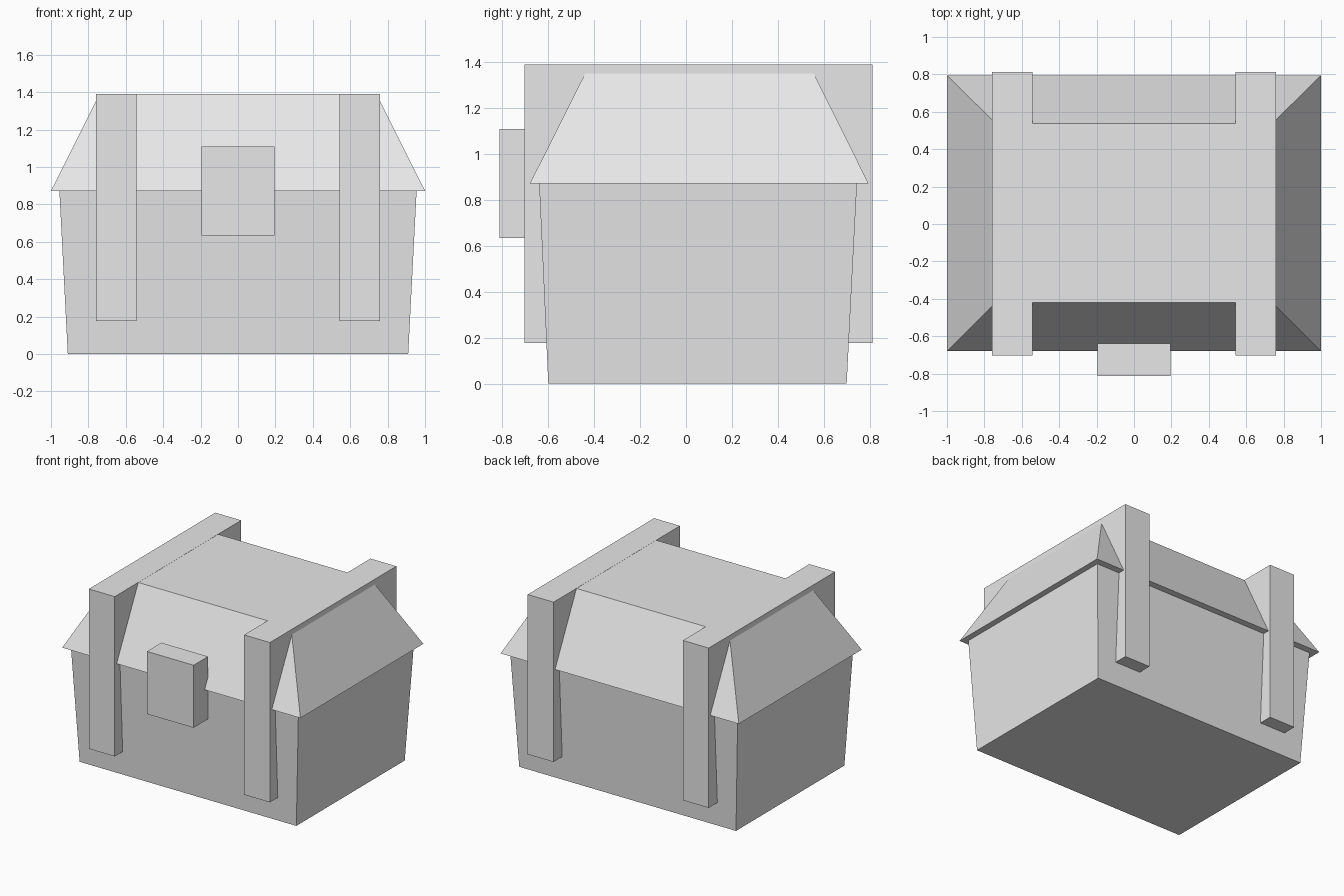
import bpy
import bmesh

default = bpy.data.objects.get("Cube")
if default:
    bpy.data.objects.remove(default, do_unlink=True)

# Single plain grey
grey = bpy.data.materials.new("light_grey")
grey.use_nodes = True
colour = (0.8, 0.8, 0.8, 1)
grey.diffuse_color = colour
grey.node_tree.nodes["Principled BSDF"].inputs["Base Color"].default_value = colour


def tapered_box(name, z0, z1, bottom, top=None):
    """Six-sided block between two rectangles (x0, x1, y0, y1)."""
    bm = bmesh.new()
    bmesh.ops.create_cube(bm, size=2)
    for v in bm.verts:
        x0, x1, y0, y1 = (top or bottom) if v.co.z > 0 else bottom
        v.co = (x1 if v.co.x > 0 else x0,
                y1 if v.co.y > 0 else y0,
                z1 if v.co.z > 0 else z0)
    mesh = bpy.data.meshes.new(name)
    bm.to_mesh(mesh)
    bm.free()
    mesh.materials.append(grey)
    obj = bpy.data.objects.new(name, mesh)
    bpy.context.collection.objects.link(obj)
    return obj


# Chest body, wider at the rim
tapered_box("chest_body", 0, 0.875, (-0.91, 0.91, -0.6, 0.7), (-0.955, 0.955, -0.64, 0.745))

# Overhanging lid with sloped sides
tapered_box("chest_lid", 0.873, 1.39, (-1, 1, -0.68, 0.795), (-0.74, 0.74, -0.42, 0.538))

# Upright bands wrapping front, top and back
for side, name in ((1, "left_band"), (-1, "right_band")):
    x0, x1 = sorted((side * 0.543, side * 0.76))
    tapered_box(name, 0.178, 1.391, (x0, x1, -0.703, 0.813))

# Latch block on the front
tapered_box("front_latch", 0.635, 1.11, (-0.196, 0.196, -0.813, -0.64))
